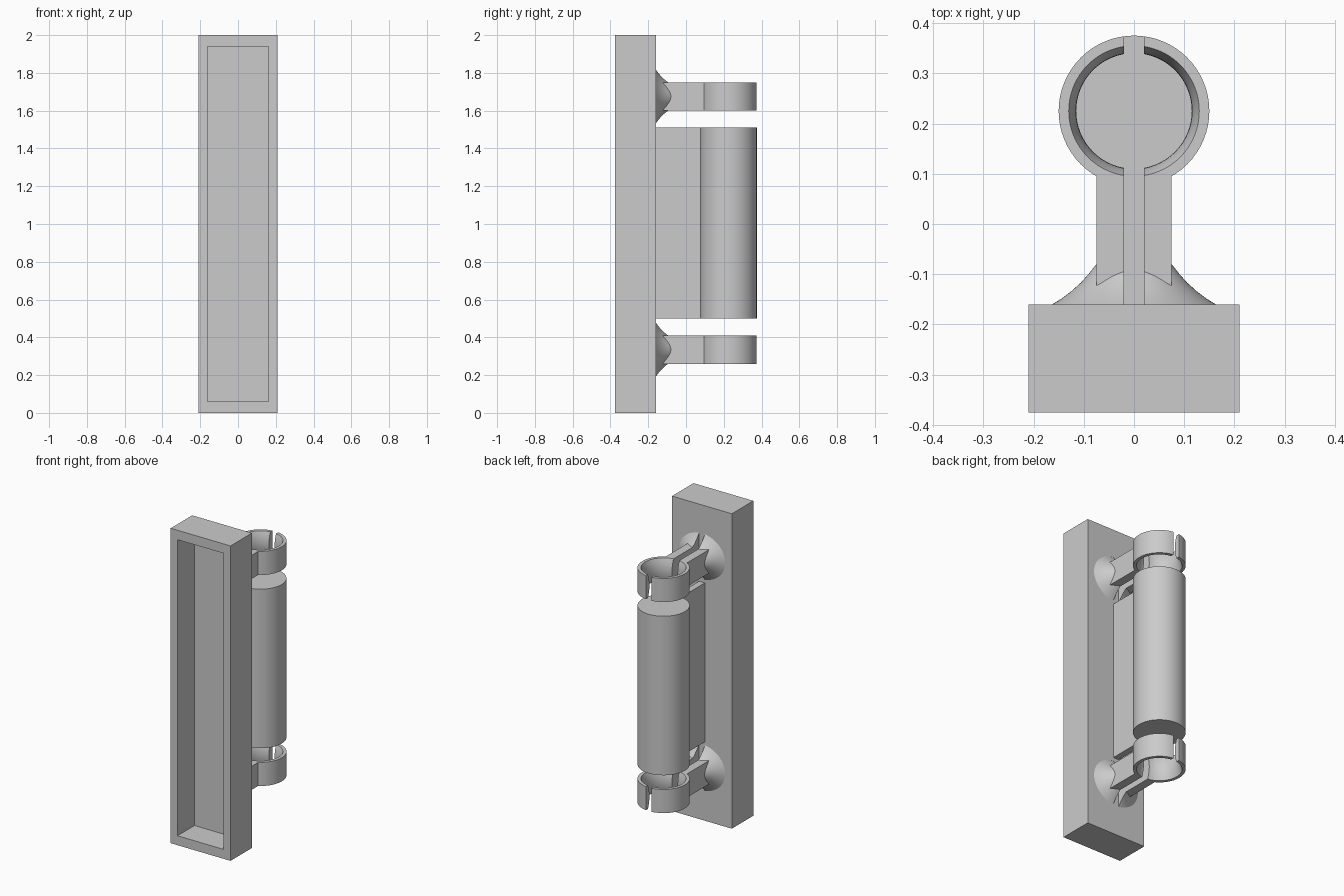
import bpy, bmesh
from math import cos, sin, pi
from mathutils import Matrix, Vector

if "Cube" in bpy.data.objects:
    bpy.data.objects.remove(bpy.data.objects["Cube"])

SLOT = 0.02      # half width of the slot through each clip
TUBE_Y = 0.225   # axis of the cylinder and rings


def finish(bm, name, smooth=False):
    bmesh.ops.recalc_face_normals(bm, faces=bm.faces)
    me = bpy.data.meshes.new(name)
    bm.to_mesh(me)
    bm.free()
    ob = bpy.data.objects.new(name, me)
    bpy.context.collection.objects.link(ob)
    if smooth:
        bpy.ops.object.select_all(action='DESELECT')
        bpy.context.view_layer.objects.active = ob
        ob.select_set(True)
        bpy.ops.object.shade_smooth_by_angle(angle=0.5)
    return ob


def box_bm(x0, x1, y0, y1, z0, z1):
    bm = bmesh.new()
    bmesh.ops.create_cube(bm, size=1)
    for v in bm.verts:
        v.co = Vector((x1 if v.co.x > 0 else x0,
                       y1 if v.co.y > 0 else y0,
                       z1 if v.co.z > 0 else z0))
    return bm


def lathe_bm(profile, closed, n=64):
    """Revolve (radius, height) points about z; closed profiles form a ring, open ones are capped."""
    bm = bmesh.new()
    rows = [[bm.verts.new((r * cos(2 * pi * i / n), r * sin(2 * pi * i / n), h))
             for i in range(n)] for r, h in profile]
    pairs = list(zip(rows, rows[1:])) + ([(rows[-1], rows[0])] if closed else [])
    for a, b in pairs:
        for i in range(n):
            j = (i + 1) % n
            bm.faces.new((a[i], a[j], b[j], b[i]))
    if not closed:
        bm.faces.new(rows[0])
        bm.faces.new(rows[-1])
    return bm


def split_by_slot(bm):
    """Keep x > SLOT and cap the cut; the mirror modifier supplies the other half."""
    bmesh.ops.bisect_plane(bm, geom=bm.verts[:] + bm.edges[:] + bm.faces[:],
                           plane_co=(SLOT, 0, 0), plane_no=(1, 0, 0), clear_inner=True)
    bmesh.ops.holes_fill(bm, edges=[e for e in bm.edges if e.is_boundary], sides=0)


def mirrored(ob):
    ob.modifiers.new("mirror", 'MIRROR')


# Backing block with a deep pocket in its front face
bm = box_bm(-0.21, 0.21, -0.375, -0.16, 0, 2)
bm.normal_update()
front = min(bm.faces, key=lambda f: f.calc_center_median().y)
bmesh.ops.inset_region(bm, faces=[front], thickness=0.05)
for v in front.verts:
    v.co.x = 0.162 if v.co.x > 0 else -0.162
    v.co.z = 1.94 if v.co.z > 1 else 0.06
floor = bmesh.ops.extrude_discrete_faces(bm, faces=[front])["faces"][0]
bmesh.ops.translate(bm, verts=floor.verts, vec=(0, 0.17, 0))
finish(bm, "backing_block")

# Central cylinder and the thin web holding it
bm = lathe_bm([(0.15, 0.5), (0.15, 1.51)], False)
bmesh.ops.translate(bm, verts=bm.verts, vec=(0, TUBE_Y, 0))
finish(bm, "cylinder", True)
finish(box_bm(-SLOT, SLOT, -0.165, 0.1, 0.5, 1.51), "web")

# Split clips: ring with waisted bore, arm, and flared foot
for label, zc in (("lower", 0.335), ("upper", 1.675)):
    bore = [(0.115 + 0.015 * (k / 4) ** 2, 0.075 * k / 4) for k in range(4, -5, -1)]
    bm = lathe_bm([(0.15, -0.075), (0.15, 0.075)] + bore, True)
    bmesh.ops.translate(bm, verts=bm.verts, vec=(0, TUBE_Y, zc))
    split_by_slot(bm)
    mirrored(finish(bm, label + "_ring", True))

    mirrored(finish(box_bm(SLOT, 0.075, -0.165, 0.097, zc - 0.075, zc + 0.075),
                    label + "_arm"))

    flare = [(0.163, 0), (0.145, 0.011), (0.125, 0.026), (0.106, 0.043),
             (0.09, 0.061), (0.075, 0.08)]
    bm = lathe_bm(flare, False)
    bmesh.ops.transform(bm, verts=bm.verts, matrix=Matrix.Translation((0, -0.16, zc))
                        @ Matrix.Diagonal((1, 1, 0.89, 1)) @ Matrix.Rotation(-pi / 2, 4, 'X'))
    split_by_slot(bm)
    mirrored(finish(bm, label + "_flared_foot", True))
